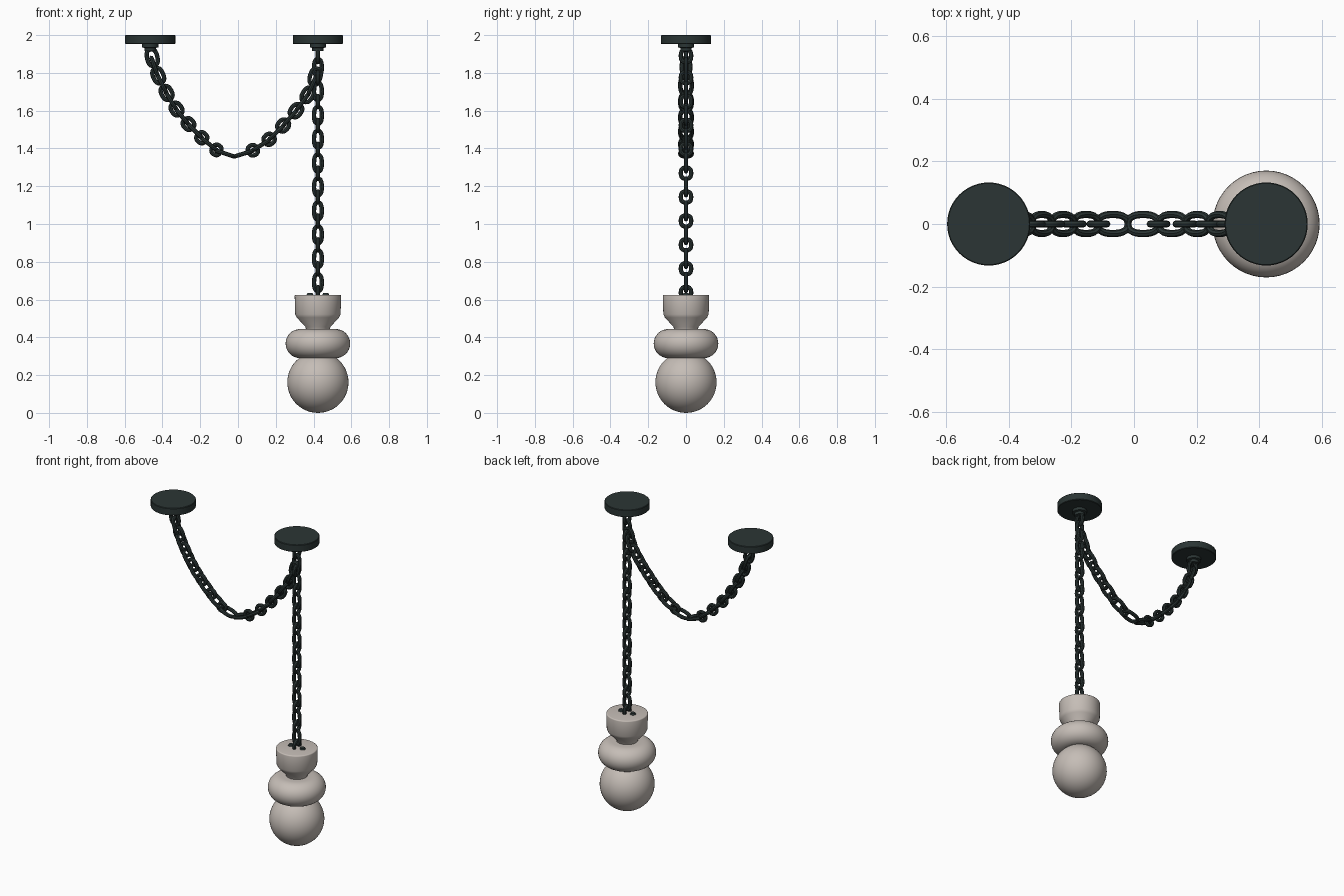
import bpy, bmesh, math
from mathutils import Vector

cube = bpy.data.objects.get("Cube")
if cube:
    bpy.data.objects.remove(cube, do_unlink=True)


def make_material(name, colour):
    mat = bpy.data.materials.new(name)
    mat.use_nodes = True
    mat.diffuse_color = colour
    bsdf = mat.node_tree.nodes["Principled BSDF"]
    bsdf.inputs["Base Color"].default_value = colour
    bsdf.inputs["Roughness"].default_value = 0.6
    return mat


IRON = make_material("dark iron", (0.024, 0.036, 0.035, 1))
CERAMIC = make_material("pale ceramic", (0.56, 0.51, 0.47, 1))
LAMP_X, HOOK_X = 0.423, -0.465
Y = Vector((0, 1, 0))


def finish(name, bm, mat, angle=40):
    bmesh.ops.recalc_face_normals(bm, faces=bm.faces)
    mesh = bpy.data.meshes.new(name)
    bm.to_mesh(mesh)
    bm.free()
    mesh.materials.append(mat)
    obj = bpy.data.objects.new(name, mesh)
    bpy.context.collection.objects.link(obj)
    bpy.ops.object.select_all(action='DESELECT')
    obj.select_set(True)
    bpy.context.view_layer.objects.active = obj
    bpy.ops.object.shade_smooth_by_angle(angle=math.radians(angle))
    return obj


def lathe(name, profile, x, mat, steps=48):
    """Spin (radius, height) points about a vertical axis at x."""
    bm = bmesh.new()
    verts = [bm.verts.new((r, 0, z)) for r, z in profile]
    edges = [bm.edges.new(pair) for pair in zip(verts, verts[1:])]
    bmesh.ops.spin(bm, geom=verts + edges, cent=(0, 0, 0), axis=(0, 0, 1),
                   angle=math.tau, steps=steps, use_duplicate=False)
    bmesh.ops.remove_doubles(bm, verts=bm.verts, dist=0.0001)
    bmesh.ops.translate(bm, verts=bm.verts, vec=(x, 0, 0))
    return finish(name, bm, mat)


def arc(cr, cz, r, start, end, n):
    angles = [math.radians(start + (end - start) * i / n) for i in range(n + 1)]
    return [(max(0, cr + r * math.cos(a)), cz + r * math.sin(a)) for a in angles]


def add_link(bm, centre, along, side, length, width, wire=0.0115, n=20, sides=8):
    """Sweep a round wire around a rounded oblong loop."""
    a, b = length / 2 - wire, width / 2 - wire
    across = along.cross(side).normalized()

    def loop_point(i):
        t = math.tau * i / n
        c, s = math.cos(t), math.sin(t)
        return (along * math.copysign(abs(c) ** 0.8, c) * a
                + side * math.copysign(abs(s) ** 0.8, s) * b)

    rings = []
    for i in range(n):
        tangent = (loop_point(i + 0.5) - loop_point(i - 0.5)).normalized()
        out = tangent.cross(across)
        ring = []
        for j in range(sides):
            t = math.tau * j / sides
            offset = (out * math.cos(t) + across * math.sin(t)) * wire
            ring.append(bm.verts.new(centre + loop_point(i) + offset))
        rings.append(ring)
    for i in range(n):
        r, q = rings[i], rings[(i + 1) % n]
        for j in range(sides):
            k = (j + 1) % sides
            bm.faces.new((r[j], r[k], q[k], q[j]))


# Ceiling canopies with a stepped boss underneath
canopy = [(0, 2), (0.13, 2), (0.133, 1.997), (0.133, 1.956), (0.13, 1.953),
          (0.043, 1.953), (0.043, 1.935), (0.03, 1.932), (0.03, 1.915), (0, 1.915)]
lathe("lamp_canopy", canopy, LAMP_X, IRON)
lathe("hook_canopy", canopy, HOOK_X, IRON)

# Lamp body: globe, rounded ring and tapered cup
lathe("lamp_globe", arc(0, 0.162, 0.162, -90, 90, 24), LAMP_X, CERAMIC)
lathe("lamp_ring", [(0, 0.29)] + arc(0.094, 0.367, 0.077, -90, 90, 16) + [(0, 0.444)],
      LAMP_X, CERAMIC)
lathe("lamp_cup", [(0, 0.43), (0.06, 0.43), (0.066, 0.455), (0.112, 0.505),
                   (0.12, 0.522)] + arc(0.116, 0.618, 0.007, 0, 90, 4) + [(0, 0.625)],
      LAMP_X, CERAMIC)

# Small fixings on the cup top
for side, name in ((-1, "left_cup_fixing"), (1, "right_cup_fixing")):
    lathe(name, [(0, 0.634), (0.014, 0.634), (0.018, 0.624), (0, 0.624)],
          LAMP_X - side * 0.042, IRON, 16)

# Straight chain: long links facing the front, rounder ones facing sideways
bm = bmesh.new()
up, right = Vector((0, 0, 1)), Vector((1, 0, 0))
pitch = 0.1265
for i in range(10):
    z = 0.69 + i * pitch
    add_link(bm, Vector((LAMP_X, 0, z)), up, right, 0.112, 0.064)
    add_link(bm, Vector((LAMP_X, 0, z - pitch / 2 + 0.01)), up, Y, 0.082, 0.078)
add_link(bm, Vector((LAMP_X, 0, 1.89)), up, Y, 0.09, 0.078)
finish("straight_chain", bm, IRON)

# Hanging chain: both halves are walked outwards from the lowest point
left_path = [(-0.02, 1.357), (-0.105, 1.385), (-0.18, 1.445), (-0.25, 1.515),
             (-0.31, 1.585), (-0.36, 1.66), (-0.41, 1.755), (-0.445, 1.84),
             (-0.465, 1.93)]
right_path = [(-0.02, 1.357), (0.07, 1.385), (0.15, 1.435), (0.22, 1.5),
              (0.3, 1.59), (0.37, 1.685), (0.4, 1.75), (0.423, 1.83)]


def sample(path, distance):
    for p, q in zip(path, path[1:]):
        a, b = Vector((p[0], 0, p[1])), Vector((q[0], 0, q[1]))
        span = (b - a).length
        if distance <= span:
            return a.lerp(b, distance / span)
        distance -= span
    return b


bm = bmesh.new()
for path in (left_path, right_path):
    total = sum(math.dist(p, q) for p, q in zip(path, path[1:]))
    count = round(total / 0.052)
    step = total / count
    for i in range(1, count):
        s = i * step
        along = (sample(path, s + 0.03) - sample(path, s - 0.03 if s > 0.03 else 0)).normalized()
        centre = sample(path, s)
        if i % 2:
            # Links lying across the depth, narrower near the hook
            width = 0.084 if centre.z < 1.79 else 0.068
            add_link(bm, centre, along, Y, 0.125, width)
        else:
            # Upright links, longer where the chain is steep
            length = 0.065 + 0.05 * s / total
            add_link(bm, centre, along, along.cross(Y), length, 0.078)
finish("hanging_chain", bm, IRON)
